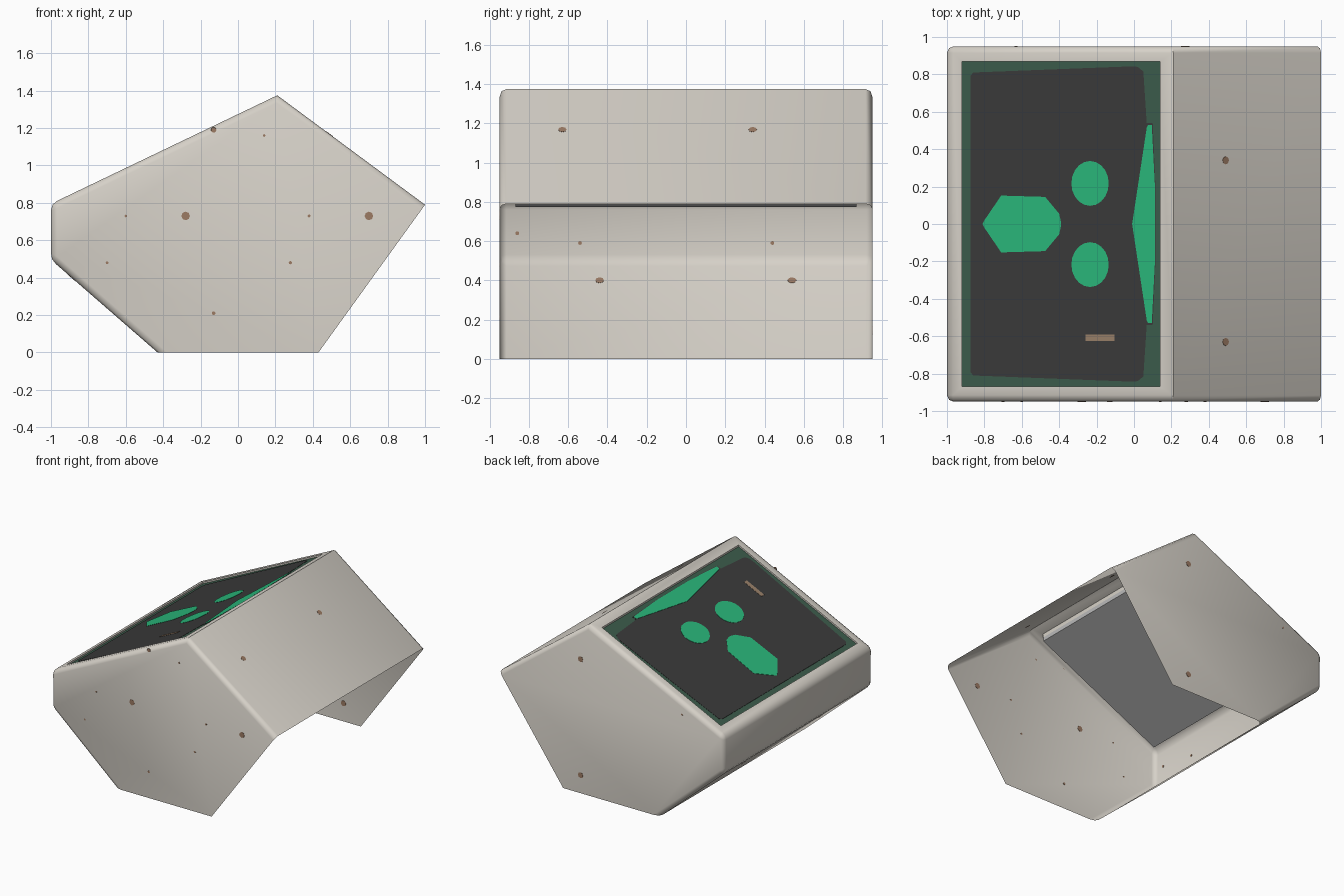
import bpy, bmesh, math
from mathutils import Vector, Matrix

if "Cube" in bpy.data.objects:
    bpy.data.objects.remove(bpy.data.objects["Cube"])


def material(name, r, g, b):
    lin = lambda c: c / 12.92 if c <= 0.04045 else ((c + 0.055) / 1.055) ** 2.4
    m = bpy.data.materials.new(name)
    m.diffuse_color = (lin(r), lin(g), lin(b), 1)
    m.use_nodes = True
    m.node_tree.nodes["Principled BSDF"].inputs["Base Color"].default_value = m.diffuse_color
    return m


SHELL = material("warm_grey_shell", 0.84, 0.82, 0.785)
FRAME = material("dark_green_frame", 0.235, 0.36, 0.295)
GLASS = material("charcoal_screen", 0.23, 0.23, 0.23)
GLOW = material("face_green", 0.165, 0.72, 0.48)
BACK = material("backing_grey", 0.73, 0.73, 0.73)
RUST = material("rust_brown", 0.61, 0.48, 0.39)
DUST = material("tan_mark", 0.60, 0.50, 0.41)


def add_object(name, bm, mat):
    me = bpy.data.meshes.new(name)
    bm.to_mesh(me)
    bm.free()
    me.materials.append(mat)
    ob = bpy.data.objects.new(name, me)
    bpy.context.collection.objects.link(ob)
    return ob


# Side profile (x, z); the bottom and lower right sides stay open
PROFILE = [(-0.43, 0), (-1, 0.496), (-1, 0.795), (0.21, 1.375), (1, 0.79), (0.43, 0)]
HALF = 0.95
HOLE_X, HOLE_Y = (-0.92, 0.14), 0.87


def slope(x, off=0.0):
    """Height of the sloping top face at x."""
    return 0.795 + (x + 1) * 0.58 / 1.21 + off


# Shell: two side panels joined by four strips, one with a screen opening
bm = bmesh.new()
front = [bm.verts.new((x, -HALF, z)) for x, z in PROFILE]
back = [bm.verts.new((x, HALF, z)) for x, z in PROFILE]
bm.faces.new(front)
bm.faces.new(back[::-1])
for i in (0, 1, 3):
    bm.faces.new((front[i], front[i + 1], back[i + 1], back[i]))
outer = [front[2], front[3], back[3], back[2]]
corners = [(HOLE_X[0], -HOLE_Y), (HOLE_X[1], -HOLE_Y), (HOLE_X[1], HOLE_Y), (HOLE_X[0], HOLE_Y)]
rim = [bm.verts.new((x, y, slope(x))) for x, y in corners]
for i in range(4):
    j = (i + 1) % 4
    bm.faces.new((outer[i], outer[j], rim[j], rim[i]))
bmesh.ops.recalc_face_normals(bm, faces=bm.faces)
bm.normal_update()
if any(f.normal.x > 0.9 for f in bm.faces):
    bmesh.ops.reverse_faces(bm, faces=bm.faces)
ridge = {front[3], back[3]}
edges = [e for e in bm.edges if len(e.link_faces) == 2
         and e.calc_face_angle(0) > 0.5 and set(e.verts) != ridge]
rim_edges = [e for e in bm.edges if len(e.link_faces) == 1 and all(v in rim for v in e.verts)]
# lip around the opening
lip = bmesh.ops.extrude_edge_only(bm, edges=rim_edges)["geom"]
for v in lip:
    if isinstance(v, bmesh.types.BMVert):
        v.co.z -= 0.03
bmesh.ops.bevel(bm, geom=edges, offset=0.035, offset_type='OFFSET', segments=2,
                profile=0.5, affect='EDGES', clamp_overlap=True)
shell = add_object("shell", bm, SHELL)
bpy.context.view_layer.objects.active = shell
shell.select_set(True)
bpy.ops.object.shade_smooth_by_angle(angle=math.radians(50))


# Plates that follow the sloping top, outlined in top view
def plate(name, pts, top, thick, mat):
    bm = bmesh.new()
    f = bm.faces.new([bm.verts.new((x, y, slope(x, top - thick))) for x, y in pts])
    ext = bmesh.ops.extrude_face_region(bm, geom=[f])["geom"]
    for v in ext:
        if isinstance(v, bmesh.types.BMVert):
            v.co.z += thick
    bmesh.ops.recalc_face_normals(bm, faces=bm.faces)
    return add_object(name, bm, mat)


def mirrored(half):
    return half + [(x, -y) for x, y in reversed(half) if y > 0]


def rect(x0, x1, y0, y1):
    return [(x0, y0), (x1, y0), (x1, y1), (x0, y1)]


e = 0.001
opening = rect(HOLE_X[0] + e, HOLE_X[1] - e, -HOLE_Y + e, HOLE_Y - e)
plate("screen_backing", opening, -0.016, 0.044, BACK)
plate("screen_frame", opening, -0.013, 0.003, FRAME)
plate("screen_glass", mirrored([(-0.875, 0.79), (-0.86, 0.81), (-0.01, 0.843), (0.02, 0.84), (0.05, 0.815),
                                (0.068, 0.54), (0.1, 0.54), (0.115, 0.2)]), -0.011, 0.002, GLASS)
plate("mouth", mirrored([(-0.01, 0), (0.068, 0.515), (0.075, 0.53), (0.095, 0.53), (0.112, 0.2)]),
      -0.009, 0.002, GLOW)
plate("forehead_mark", mirrored([(-0.81, 0), (-0.8, 0.02), (-0.71, 0.152), (-0.475, 0.145),
                                 (-0.4, 0.055), (-0.39, 0.01)]), -0.009, 0.002, GLOW)
for side, name in ((1, "left_eye"), (-1, "right_eye")):
    plate(name, [(-0.235 + 0.1 * math.cos(a), side * 0.217 + 0.12 * math.sin(a))
                 for a in (k * math.tau / 20 for k in range(20))], -0.009, 0.002, GLOW)
plate("screen_scuff", rect(-0.26, -0.105, -0.625, -0.59), -0.009, 0.002, DUST)

# Rust spots: thin discs set through the shell so both sides show them
bm = bmesh.new()


def spot(pos, normal, r):
    m = Matrix.Translation(pos) @ Vector(normal).to_track_quat('Z', 'Y').to_matrix().to_4x4()
    bmesh.ops.create_cone(bm, cap_ends=True, segments=8, radius1=r, radius2=r, depth=0.003, matrix=m)


for x, z, r in [(-0.28, 0.73, .023), (0.70, 0.73, .023), (-0.13, 1.19, .015), (0.14, 1.16, .007),
                (-0.6, 0.73, .007), (0.38, 0.73, .008), (-0.7, 0.48, .008), (0.28, 0.48, .009),
                (-0.13, 0.21, .01)]:
    spot((x, -HALF, z), (0, -1, 0), r)
for x, z, r in [(0.275, 1.08, .023), (0.275, 0.145, .023), (-0.63, 0.875, .008)]:
    spot((x, HALF, z), (0, 1, 0), r)
for x, y, r in [(0.49, 0.34, .021), (0.49, -0.63, .021)]:
    spot((x, y, 1.375 - (x - 0.21) * 0.585 / 0.79), (0.585, 0, 0.79), r)
for y, z, r in [(-0.44, 0.4, .022), (0.54, 0.4, .022)]:
    spot((-0.43 - z * 0.57 / 0.496, y, z), (-0.496, 0, -0.57), r)
for y, z, r in [(-0.54, 0.59, .01), (0.44, 0.59, .01), (-0.86, 0.64, .01)]:
    spot((-1 + 0.0016, y, z), (-1, 0, 0), r)
add_object("rust_spots", bm, RUST)
